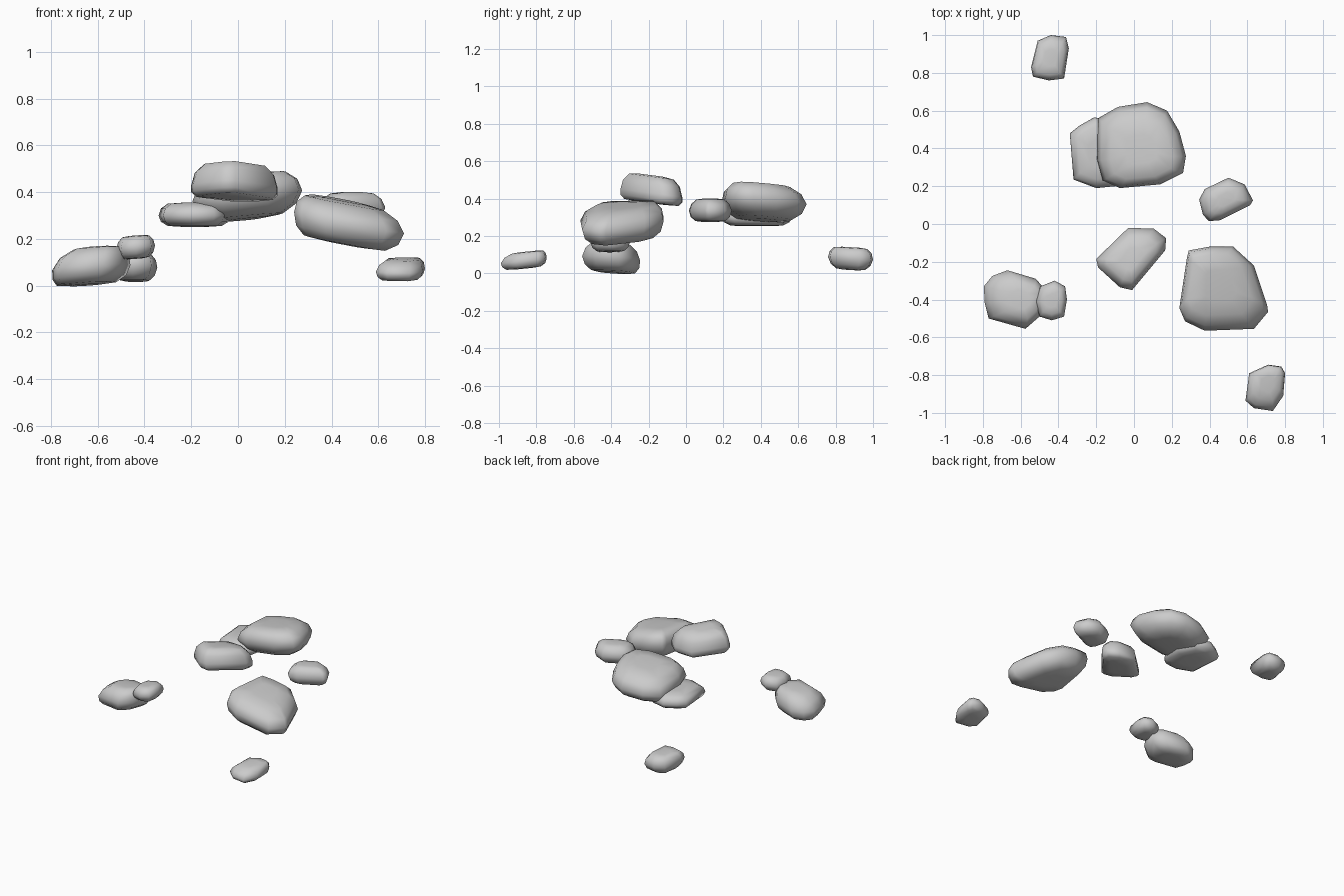
import bpy, bmesh
from mathutils import Vector


def rock(name, outline, z, scale=(0.7, 0.7), tilt=(0, 0), shift_top=(0, 0), shift_bot=(0, 0)):
    """Boulder: hull of stacked rings. outline = plan shape, z = (bottom, middle, top),
    scale = size of the bottom and top rings, tilt = slope in x and y."""
    pts = [Vector(p) for p in outline]
    xs, ys = [p.x for p in pts], [p.y for p in pts]
    c = Vector(((min(xs) + max(xs)) / 2, (min(ys) + max(ys)) / 2))
    zb, zm, zt = z
    bm = bmesh.new()

    def ring(f, height, off):
        for p in pts:
            d = (p - c) * f + Vector(off)
            bm.verts.new((c.x + d.x, c.y + d.y, height + tilt[0] * d.x + tilt[1] * d.y))

    for end, s, off in ((zb, scale[0], shift_bot), (zt, scale[1], shift_top)):
        ring(s, zm + (end - zm) * 0.92, off)
        ring((1 + s) / 2 + 0.06, zm + (end - zm) * 0.55, Vector(off) * 0.4)
        ring(s * 0.5, end, off)
    ring(1, zm, (0, 0))
    res = bmesh.ops.convex_hull(bm, input=bm.verts[:])
    junk = {g for g in res["geom_interior"] + res["geom_unused"] if isinstance(g, bmesh.types.BMVert)}
    bmesh.ops.delete(bm, geom=list(junk), context='VERTS')
    bmesh.ops.recalc_face_normals(bm, faces=bm.faces[:])
    for f in bm.faces:
        f.smooth = True
    me = bpy.data.meshes.new(name)
    bm.to_mesh(me)
    bm.free()
    bpy.context.collection.objects.link(bpy.data.objects.new(name, me))


# Back group: large boulder resting over a flat slab
rock("back_boulder",
     [(-.19, .56), (-.085, .62), (.07, .645), (.175, .60), (.24, .49), (.275, .36),
      (.26, .27), (.14, .21), (-.075, .19), (-.165, .23), (-.195, .34)],
     (.285, .38, .475), (.65, .7), (.1, -.06), (0, -.02))
rock("back_slab",
     [(-.34, .48), (-.29, .52), (-.21, .565), (-.1, .54), (-.03, .4), (-.06, .25),
      (-.1, .2), (-.2, .19), (-.32, .235)],
     (.252, .30, .355), (.75, .75))

# Small outlying rocks
rock("far_back_rock",
     [(-.51, .97), (-.44, 1), (-.36, .99), (-.345, .93), (-.37, .77), (-.45, .76),
      (-.535, .78), (-.545, .83)],
     (.018, .08, .14), (.65, .75), (0, -.06))
rock("far_front_rock",
     [(.61, -.79), (.71, -.745), (.78, -.755), (.8, -.79), (.79, -.91), (.735, -.99),
      (.635, -.975), (.59, -.935)],
     (.025, .066, .115), (.75, .7), (0, .1), (.01, .02))
rock("right_rock",
     [(.345, .13), (.375, .185), (.5, .245), (.585, .21), (.63, .125), (.615, .10),
      (.455, .02), (.395, .015), (.365, .05)],
     (.275, .335, .4), (.7, .65))

# Centre and right boulders
rock("centre_boulder",
     [(-.03, -.02), (.105, -.025), (.17, -.075), (.165, -.14), (-.01, -.35),
      (-.075, -.335), (-.19, -.23), (-.2, -.185)],
     (.375, .43, .525), (.88, .72), (0, -.13))
rock("right_boulder",
     [(.28, -.18), (.29, -.14), (.4, -.12), (.525, -.12), (.635, -.22), (.705, -.43),
      (.71, -.465), (.635, -.555), (.375, -.565), (.27, -.515), (.24, -.445)],
     (.175, .275, .36), (.74, .72), (-.19, .05), (-.02, .02), (-.02, 0))

# Left pair: a low boulder with a small rock leaning on it
rock("left_boulder",
     [(-.795, -.33), (-.75, -.275), (-.67, -.245), (-.52, -.29), (-.46, -.36),
      (-.50, -.49), (-.575, -.555), (-.77, -.5), (-.79, -.42)],
     (.005, .08, .165), (.76, .65), (.06, -.06), (.03, 0), (-.02, .01))
rock("left_small_rock",
     [(-.495, -.33), (-.42, -.30), (-.365, -.33), (-.355, -.4), (-.37, -.49),
      (-.435, -.51), (-.5, -.49), (-.52, -.41)],
     (.115, .165, .215), (.7, .7), (.08, 0))
